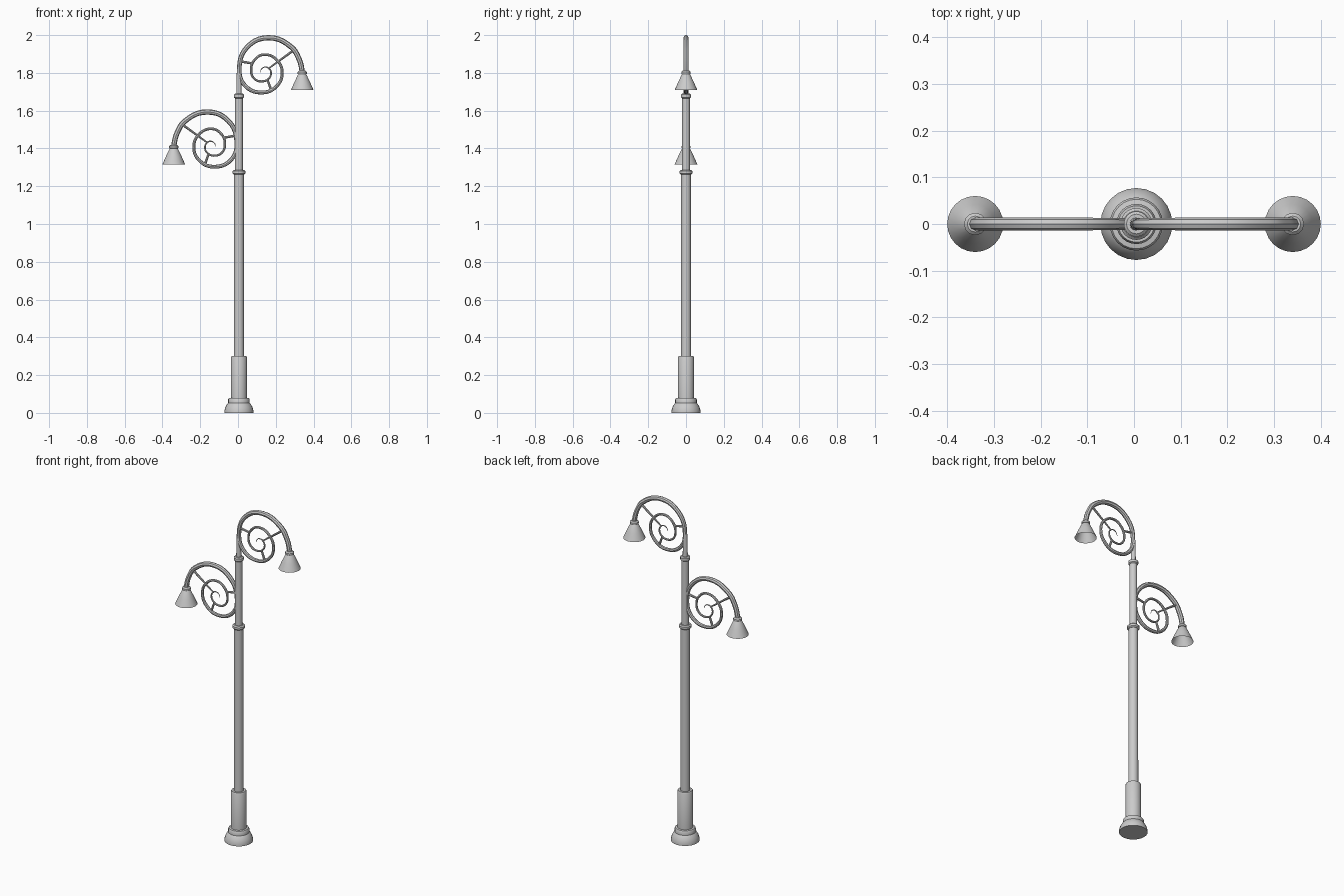
import bpy, bmesh, math

if "Cube" in bpy.data.objects:
    bpy.data.objects.remove(bpy.data.objects["Cube"])

POLE_X = 0.005


def add_object(name, mesh):
    ob = bpy.data.objects.new(name, mesh)
    bpy.context.collection.objects.link(ob)
    bpy.ops.object.select_all(action='DESELECT')
    ob.select_set(True)
    bpy.context.view_layer.objects.active = ob
    bpy.ops.object.shade_smooth_by_angle(angle=math.radians(35))
    return ob


def lathe(name, profile, x, z=0.0, sides=24, capped=True):
    """Turn a (radius, height) profile around the vertical axis."""
    bm = bmesh.new()
    rings = []
    for r, h in profile:
        rings.append([bm.verts.new((x + r * math.cos(a), r * math.sin(a), z + h))
                      for a in (2 * math.pi * i / sides for i in range(sides))])
    for lo, hi in zip(rings, rings[1:]):
        for i in range(sides):
            j = (i + 1) % sides
            bm.faces.new((lo[i], lo[j], hi[j], hi[i]))
    if capped:
        bm.faces.new(rings[0][::-1])
    bm.faces.new(rings[-1])
    mesh = bpy.data.meshes.new(name)
    bm.to_mesh(mesh)
    bm.free()
    return add_object(name, mesh)


def tube(name, points, side, dz, smooth=True):
    """Sweep a round tube along (x, z, radius) points in the front plane."""
    cu = bpy.data.curves.new(name + "_path", 'CURVE')
    cu.dimensions = '3D'
    cu.bevel_depth = 1.0
    cu.bevel_resolution = 2
    cu.resolution_u = 5
    cu.use_fill_caps = True
    sp = cu.splines.new('BEZIER')
    sp.bezier_points.add(len(points) - 1)
    for bp, (x, z, r) in zip(sp.bezier_points, points):
        bp.co = (side * x, 0, z + dz)
        bp.radius = r
        bp.handle_left_type = bp.handle_right_type = 'AUTO' if smooth else 'VECTOR'
    tmp = bpy.data.objects.new(name + "_path", cu)
    bpy.context.collection.objects.link(tmp)
    bpy.context.view_layer.update()
    dg = bpy.context.evaluated_depsgraph_get()
    mesh = bpy.data.meshes.new_from_object(tmp.evaluated_get(dg))
    bpy.data.objects.remove(tmp)
    return add_object(name, mesh)


# Base, shaft, collars and top stub
lathe("base", [(.077, 0), (.077, .012), (.072, .03), (.062, .048), (.057, .053),
               (.057, .072), (.053, .078), (.043, .08), (.043, .292), (.039, .30),
               (.026, .30)], POLE_X)
lathe("lower_shaft", [(.027, .29), (.026, 1.27)], POLE_X)
lathe("lower_collar", [(.028, 1.262), (.034, 1.268), (.034, 1.28), (.028, 1.286)], POLE_X)
lathe("upper_shaft", [(.021, 1.26), (.021, 1.675)], POLE_X)
lathe("upper_collar", [(.021, 1.665), (.027, 1.67), (.027, 1.685), (.021, 1.69)], POLE_X)
lathe("top_stub", [(.014, 1.68), (.013, 1.75), (.011, 1.82)], POLE_X, sides=12)

# Scroll runs from the lamp over the top and winds inward while thinning
scroll = [(.340, 1.795, .014), (.336, 1.83, .014), (.322, 1.876, .014),
          (.282, 1.937, .014), (.160, 1.986, .014), (.050, 1.938, .013),
          (.007, 1.83, .012), (.035, 1.735, .011), (.127, 1.696, .010),
          (.205, 1.73, .009), (.234, 1.80, .008), (.207, 1.867, .0075),
          (.140, 1.897, .007), (.088, 1.869, .007), (.069, 1.815, .0065),
          (.086, 1.77, .006), (.128, 1.755, .006), (.164, 1.771, .005),
          (.175, 1.80, .0045), (.165, 1.823, .004), (.143, 1.831, .003),
          (.124, 1.82, .002), (.118, 1.803, .001)]
braces = {"outer": [(.292, 1.918, .007), (.160, 1.822, .004)],
          "inner": [(.008, 1.862, .007), (.075, 1.850, .006)],
          "bottom": [(.176, 1.708, .007), (.157, 1.760, .006)]}

# Two mirrored arms, the left one lower
for label, side, dz in (("right", 1, 0.0), ("left", -1, -0.393)):
    tube(label + "_scroll_arm", scroll, side, dz)
    for key, pts in braces.items():
        tube(f"{label}_{key}_brace", pts, side, dz, smooth=False)
    lathe(label + "_lamp_collar", [(.018, 1.792), (.024, 1.795), (.024, 1.805), (.017, 1.812)],
          side * .34, dz, sides=12)
    # Open-bottomed shade
    lathe(label + "_lamp_shade", [(.060, 1.709), (.042, 1.75), (.023, 1.79), (.018, 1.796)],
          side * .34, dz, capped=False)
